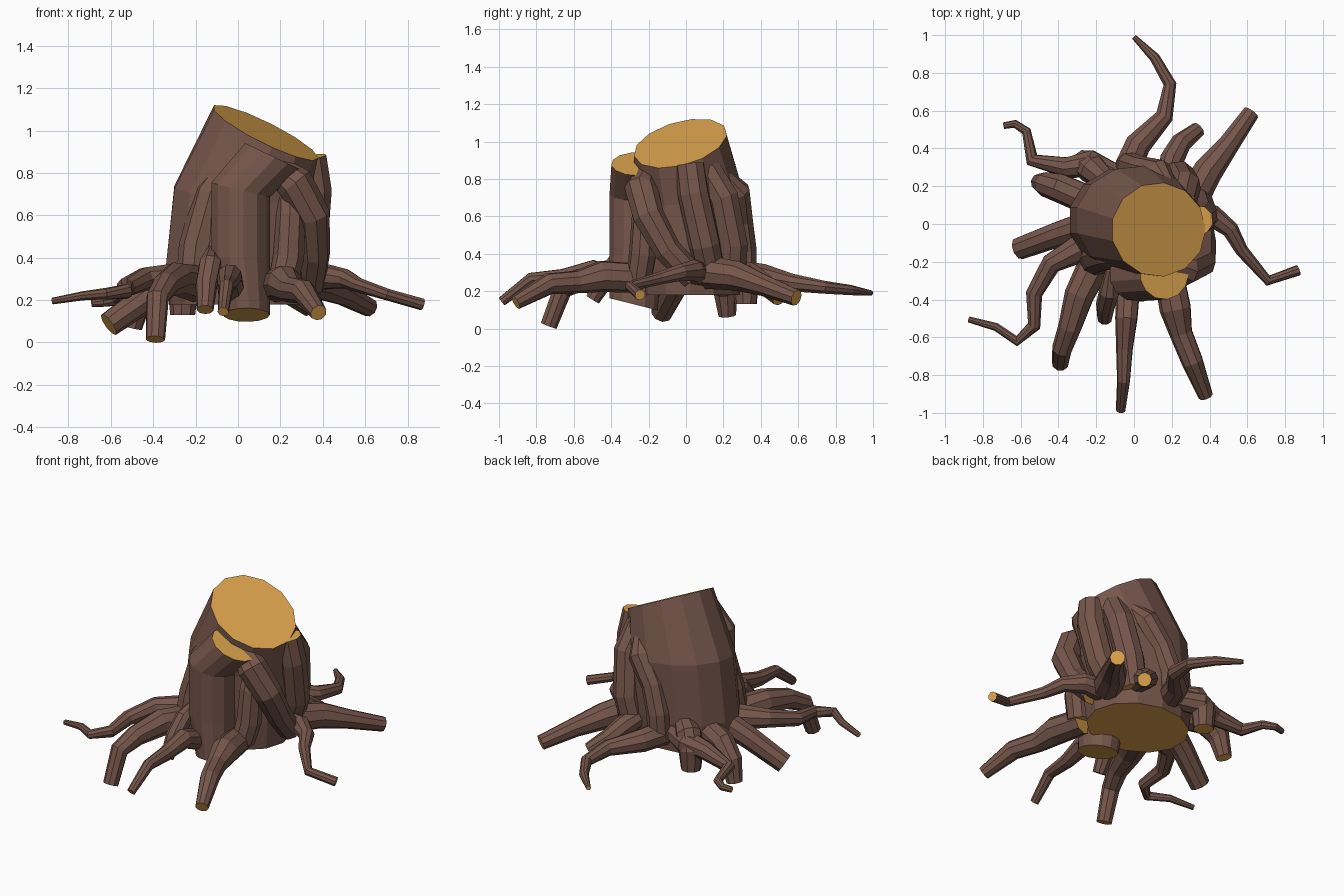
import bpy, bmesh
from math import sin, cos, pi
from mathutils import Vector


def material(name, colour):
    m = bpy.data.materials.new(name)
    m.diffuse_color = (*colour, 1)
    return m


bark = material("bark", (0.18, 0.093, 0.07))
wood = material("cut_wood", (0.72, 0.37, 0.075))


def loft(name, rings):
    """Skin a list of rings with bark and close both ends with cut wood."""
    bm = bmesh.new()
    loops = [[bm.verts.new(p) for p in ring] for ring in rings]
    n = len(loops[0])
    for a, b in zip(loops, loops[1:]):
        for i in range(n):
            j = (i + 1) % n
            bm.faces.new((a[i], a[j], b[j], b[i]))
    for end in (loops[0][::-1], loops[-1]):
        bm.faces.new(end).material_index = 1
    bmesh.ops.recalc_face_normals(bm, faces=bm.faces)
    me = bpy.data.meshes.new(name)
    bm.to_mesh(me)
    bm.free()
    me.materials.append(bark)
    me.materials.append(wood)
    bpy.context.collection.objects.link(bpy.data.objects.new(name, me))


def stack(name, sections, sides=13):
    """Upright column; section = x, y, z, rx, ry, slope in x, slope in y."""
    rings = []
    for x, y, z, rx, ry, sx, sy in sections:
        ring = []
        for i in range(sides):
            dx, dy = rx * cos(2 * pi * i / sides), ry * sin(2 * pi * i / sides)
            ring.append((x + dx, y + dy, z + sx * dx + sy * dy))
        rings.append(ring)
    loft(name, rings)


def root(name, path, sides=9):
    """Tapered tube along points of x, y, z, radius."""
    pts = [Vector(p[:3]) for p in path]
    last = len(pts) - 1
    side, rings = None, []
    for i, p in enumerate(pts):
        t = Vector()
        if i > 0:
            t += (p - pts[i - 1]).normalized()
        if i < last:
            t += (pts[i + 1] - p).normalized()
        t.normalize()
        if side is None:
            side = t.orthogonal()
        side = (side - t * side.dot(t)).normalized()
        up = t.cross(side)
        r = path[i][3]
        rings.append([p + r * (cos(2 * pi * k / sides) * side + sin(2 * pi * k / sides) * up)
                      for k in range(sides)])
    loft(name, rings)


# Leaning trunk with a slanted saw cut
stack("trunk", [
    (-0.01, 0.02, 0.18, 0.32, 0.27, 0, 0),
    (-0.01, 0.02, 0.36, 0.34, 0.29, 0, 0),
    (0.02, 0.02, 0.70, 0.33, 0.29, -0.1, 0.1),
    (0.13, -0.03, 0.99, 0.25, 0.25, -0.48, 0.22)])

# Thick front buttress
stack("front_buttress", [
    (0.04, -0.28, 0.13, 0.11, 0.13, 0, -0.25),
    (0.01, -0.27, 0.40, 0.14, 0.14, 0, 0),
    (0.01, -0.27, 0.72, 0.14, 0.14, -0.25, 0),
    (0.16, -0.26, 0.88, 0.13, 0.14, -0.48, 0.0)])

# Ridges running down the trunk
root("front_right_ridge", [(0.17, -0.20, 0.83, 0.06), (0.27, -0.24, 0.75, 0.09), (0.35, -0.20, 0.60, 0.085),
                           (0.36, -0.10, 0.42, 0.075), (0.34, 0.04, 0.27, 0.07)])
root("right_ridge", [(0.34, 0.02, 0.875, 0.08), (0.36, 0.04, 0.72, 0.085),
                     (0.34, 0.10, 0.45, 0.085), (0.26, 0.14, 0.26, 0.08)])
root("right_inner_ridge", [(0.25, -0.17, 0.77, 0.06), (0.25, -0.22, 0.60, 0.07),
                           (0.24, -0.23, 0.40, 0.075), (0.21, -0.25, 0.27, 0.07)])
root("back_right_ridge", [(0.25, 0.11, 0.85, 0.08), (0.27, 0.20, 0.70, 0.085),
                          (0.24, 0.25, 0.45, 0.085), (0.20, 0.24, 0.27, 0.08)])
root("back_ridge", [(0.20, 0.17, 0.85, 0.04), (0.13, 0.27, 0.73, 0.075), (0.03, 0.29, 0.58, 0.07),
                    (-0.02, 0.31, 0.42, 0.07), (-0.03, 0.31, 0.27, 0.07)])
root("left_front_ridge", [(-0.01, -0.16, 0.90, 0.05), (-0.12, -0.15, 0.70, 0.09),
                          (-0.19, -0.17, 0.45, 0.09), (-0.21, -0.20, 0.25, 0.085)])

# Spreading roots
root("back_root", [(-0.04, 0.28, 0.29, 0.075), (0.02, 0.42, 0.275, 0.07), (0.16, 0.57, 0.245, 0.048),
                   (0.19, 0.74, 0.22, 0.035), (0.11, 0.88, 0.205, 0.028), (0.00, 0.99, 0.19, 0.014)])
root("back_right_short_root", [(0.17, 0.22, 0.32, 0.06), (0.20, 0.34, 0.29, 0.065),
                               (0.25, 0.43, 0.23, 0.056), (0.34, 0.50, 0.16, 0.042)])
root("back_right_root", [(0.30, 0.12, 0.30, 0.09), (0.39, 0.28, 0.28, 0.08),
                         (0.50, 0.42, 0.23, 0.058), (0.62, 0.59, 0.165, 0.045)])
root("right_root", [(0.30, 0.06, 0.30, 0.07), (0.42, 0.04, 0.31, 0.06), (0.51, -0.03, 0.30, 0.046),
                    (0.57, -0.14, 0.27, 0.035), (0.71, -0.30, 0.225, 0.028), (0.87, -0.245, 0.18, 0.029)])
root("front_right_root", [(0.18, -0.24, 0.27, 0.08), (0.22, -0.45, 0.28, 0.085), (0.25, -0.58, 0.25, 0.062),
                          (0.31, -0.73, 0.24, 0.058), (0.38, -0.91, 0.14, 0.04)])
root("front_root", [(-0.03, -0.32, 0.24, 0.065), (-0.04, -0.50, 0.31, 0.06), (-0.05, -0.66, 0.275, 0.045),
                    (-0.055, -0.83, 0.265, 0.035), (-0.07, -0.985, 0.145, 0.026)])
root("front_short_root", [(-0.12, -0.24, 0.43, 0.03), (-0.13, -0.36, 0.37, 0.055),
                          (-0.15, -0.43, 0.27, 0.052), (-0.155, -0.50, 0.155, 0.04)])
root("front_left_root", [(-0.20, -0.20, 0.28, 0.09), (-0.29, -0.38, 0.30, 0.08), (-0.34, -0.55, 0.27, 0.063),
                         (-0.38, -0.66, 0.21, 0.054), (-0.39, -0.735, 0.015, 0.046)])
root("left_curly_root", [(-0.27, -0.12, 0.30, 0.08), (-0.44, -0.21, 0.30, 0.056), (-0.53, -0.37, 0.26, 0.045),
                         (-0.53, -0.54, 0.24, 0.036), (-0.62, -0.62, 0.23, 0.028),
                         (-0.73, -0.545, 0.22, 0.022), (-0.875, -0.505, 0.195, 0.016)])
root("left_root", [(-0.24, 0.00, 0.33, 0.075), (-0.42, -0.06, 0.22, 0.068), (-0.61, -0.13, 0.085, 0.06)])
root("left_knuckle_root", [(-0.25, 0.13, 0.30, 0.08), (-0.39, 0.19, 0.28, 0.078),
                           (-0.47, 0.21, 0.20, 0.065), (-0.50, 0.22, 0.07, 0.048)])
root("back_left_stub", [(-0.14, 0.22, 0.36, 0.06), (-0.22, 0.29, 0.33, 0.08),
                        (-0.26, 0.32, 0.25, 0.075), (-0.26, 0.32, 0.13, 0.06)])
root("back_left_root", [(-0.10, 0.26, 0.30, 0.06), (-0.23, 0.32, 0.29, 0.075), (-0.36, 0.30, 0.26, 0.056),
                        (-0.54, 0.34, 0.22, 0.038), (-0.57, 0.49, 0.20, 0.026),
                        (-0.63, 0.53, 0.19, 0.022), (-0.69, 0.52, 0.185, 0.018)])
